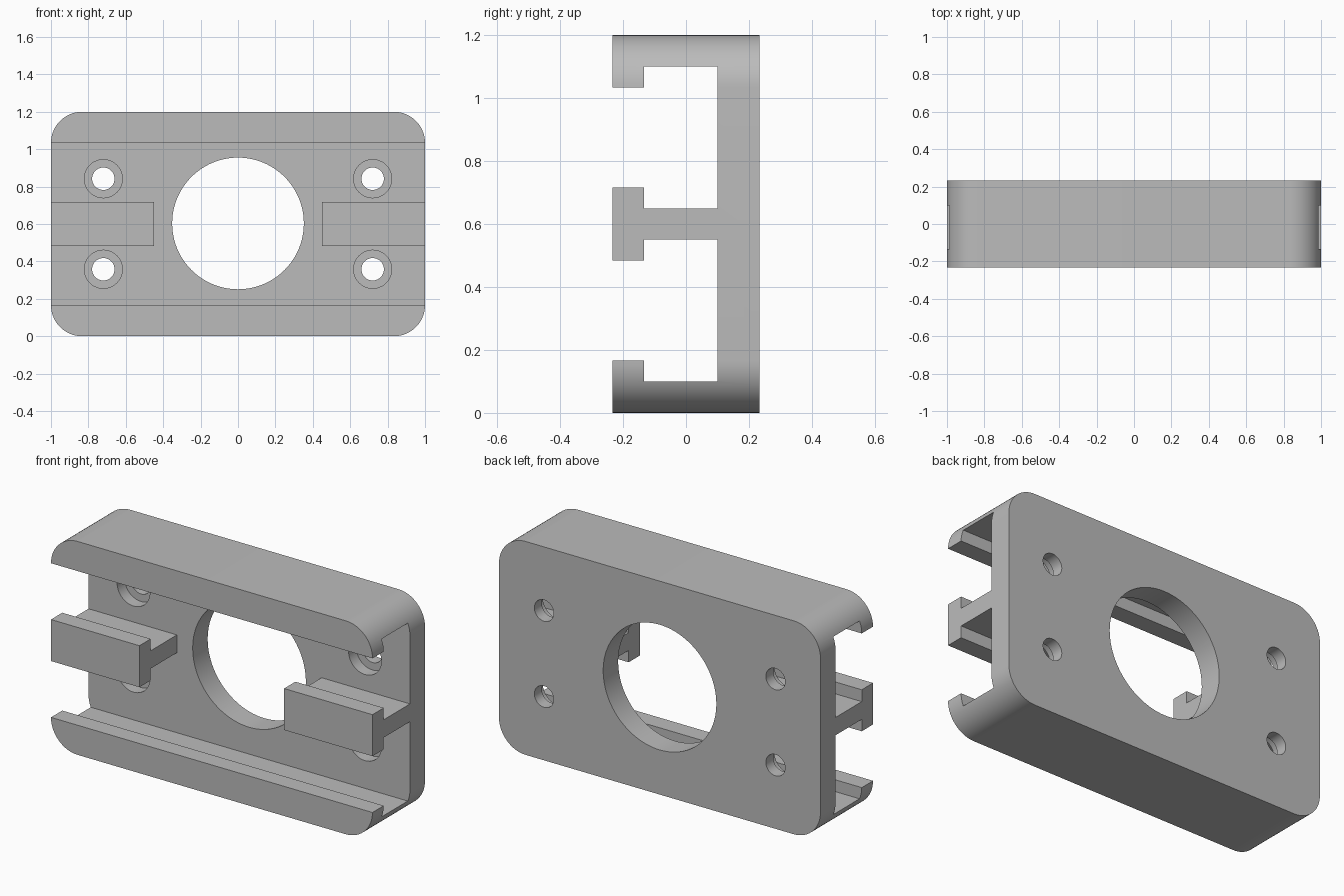
import bpy, bmesh
from math import sin, cos, pi, radians
from mathutils import Vector

cube = bpy.data.objects.get("Cube")
if cube:
    bpy.data.objects.remove(cube, do_unlink=True)

W, H, D = 1.0, 0.6, 0.2333        # half width, half height, half depth
FLOOR = 0.1                       # front face of the back plate
LIP = -0.1333                     # rear face of the retaining lips

grey = bpy.data.materials.new("plain grey")
grey.use_nodes = True
colour = (0.5, 0.5, 0.5, 1)
grey.diffuse_color = colour
grey.node_tree.nodes["Principled BSDF"].inputs["Base Color"].default_value = colour


def prism(name, points, sweep):
    """Closed prism: a flat outline swept along a vector."""
    bm = bmesh.new()
    face = bm.faces.new([bm.verts.new(p) for p in points])
    swept = bmesh.ops.extrude_face_region(bm, geom=[face])["geom"]
    bmesh.ops.translate(bm, vec=Vector(sweep),
                        verts=[v for v in swept if isinstance(v, bmesh.types.BMVert)])
    bmesh.ops.recalc_face_normals(bm, faces=bm.faces)
    mesh = bpy.data.meshes.new(name)
    bm.to_mesh(mesh)
    bm.free()
    mesh.materials.append(grey)
    obj = bpy.data.objects.new(name, mesh)
    bpy.context.collection.objects.link(obj)
    return obj


def arc(cx, cz, r, start, end, steps, y):
    angles = [start + (end - start) * i / steps for i in range(steps + 1)]
    return [(cx + r * cos(a), y, cz + r * sin(a)) for a in angles]


def drill(name, x, z, r, y0, y1, steps=64):
    return prism(name, arc(x, z, r, 0, 2 * pi, steps, y0)[:-1], (0, y1 - y0, 0))


# Body: rounded block
R = 0.1667
outline = []
for i, (sx, sz) in enumerate([(1, 1), (-1, 1), (-1, -1), (1, -1)]):
    outline += arc(sx * (W - R), H + sz * (H - R), R, i * pi / 2, (i + 1) * pi / 2, 16, -D)
body = prism("mounting_bracket", outline, (0, 2 * D, 0))

cutters = []

# Two T-shaped channels along the whole width, leaving lips and a central rail
for side in (1, -1):
    profile = [(-0.4, 0.1167), (LIP, 0.1167), (LIP, 0.05), (FLOOR, 0.05),
               (FLOOR, 0.5), (LIP, 0.5), (LIP, 0.4333), (-0.4, 0.4333)]
    cutters.append(prism("channel_cutter",
                         [(-1.2, y, H + side * z) for y, z in profile], (2.4, 0, 0)))

# Gap in the middle of the central rail
gap = [(x, -0.5, H + z) for x, z in [(-0.45, -0.3), (0.45, -0.3), (0.45, 0.3), (-0.45, 0.3)]]
cutters.append(prism("rail_gap_cutter", gap, (0, 0.5 + FLOOR, 0)))

# Large central opening, limited to the plate
cutters.append(drill("opening_cutter", 0, H + 0.003, 0.352, 0.0, 0.4, 96))

# Four counterbored screw holes
for x in (-0.72, 0.72):
    for z in (-0.242, 0.242):
        cutters.append(drill("screw_hole_cutter", x, H + z, 0.06, 0.0, 0.4, 40))
        cutters.append(drill("counterbore_cutter", x, H + z, 0.102, 0.0, FLOOR + 0.067, 48))

for cutter in cutters:
    cutter.hide_render = True
    mod = body.modifiers.new("cut", 'BOOLEAN')
    mod.operation = 'DIFFERENCE'
    mod.solver = 'EXACT'
    mod.object = cutter

# Bake the cuts and drop the cutters
bpy.context.view_layer.update()
graph = bpy.context.evaluated_depsgraph_get()
result = bpy.data.meshes.new_from_object(body.evaluated_get(graph))
body.modifiers.clear()
body.data = result
for cutter in cutters:
    bpy.data.objects.remove(cutter, do_unlink=True)

bpy.ops.object.select_all(action='DESELECT')
body.select_set(True)
bpy.context.view_layer.objects.active = body
bpy.ops.object.shade_smooth_by_angle(angle=radians(30))
